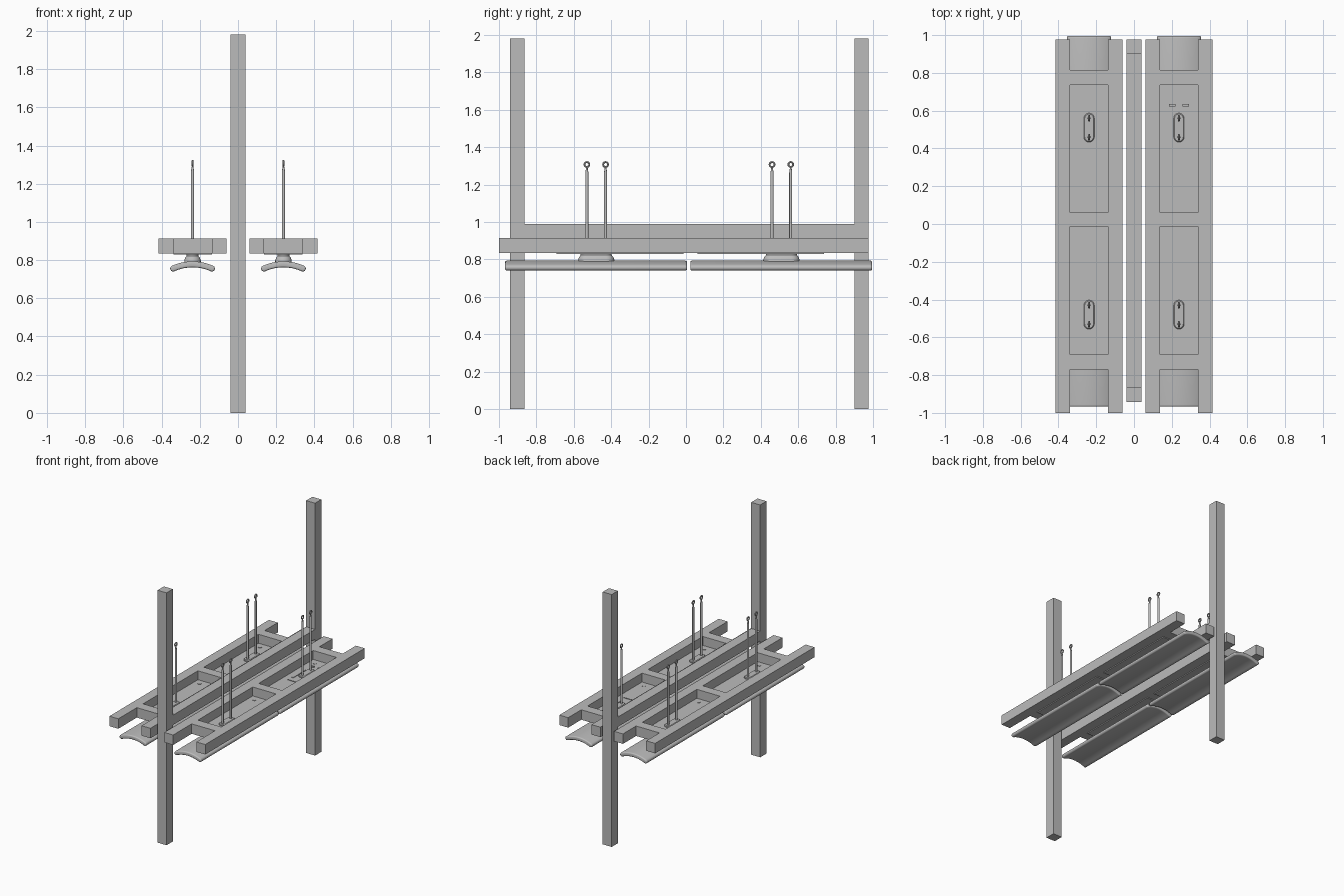
import bpy, bmesh
from math import sin, cos, pi

cube = bpy.data.objects.get("Cube")
if cube:
    bpy.data.objects.remove(cube)

grey = bpy.data.materials.new("plain grey")
grey.use_nodes = True
GREY = (0.5, 0.5, 0.5, 1)
grey.diffuse_color = GREY
grey.node_tree.nodes["Principled BSDF"].inputs["Base Color"].default_value = GREY


def finish(name, bm, loc=(0, 0, 0), smooth=False):
    bmesh.ops.recalc_face_normals(bm, faces=bm.faces)
    mesh = bpy.data.meshes.new(name)
    bm.to_mesh(mesh)
    bm.free()
    mesh.materials.append(grey)
    ob = bpy.data.objects.new(name, mesh)
    bpy.context.collection.objects.link(ob)
    ob.location = loc
    if smooth:
        bpy.ops.object.select_all(action='DESELECT')
        ob.select_set(True)
        bpy.context.view_layer.objects.active = ob
        bpy.ops.object.shade_smooth_by_angle(angle=0.6)
    return ob


def box(name, x0, x1, y0, y1, z0, z1):
    bm = bmesh.new()
    bmesh.ops.create_cube(bm, size=1)
    for v in bm.verts:
        v.co = ((x0 + x1) / 2 + v.co.x * (x1 - x0),
                (y0 + y1) / 2 + v.co.y * (y1 - y0),
                (z0 + z1) / 2 + v.co.z * (z1 - z0))
    return finish(name, bm)


def loft(name, rings, loc):
    """Skin a stack of equal closed rings and cap both ends."""
    bm = bmesh.new()
    loops = [[bm.verts.new(p) for p in ring] for ring in rings]
    n = len(loops[0])
    for a, b in zip(loops, loops[1:]):
        for i in range(n):
            j = (i + 1) % n
            bm.faces.new((a[i], a[j], b[j], b[i]))
    bm.faces.new(loops[0])
    bm.faces.new(loops[-1])
    return finish(name, bm, loc, smooth=True)


def stadium(half_w, half_l, z, n=10):
    """Ring with straight sides and round ends, long in y."""
    pts = []
    for side in (1, -1):
        for i in range(n + 1):
            a = pi * i / n
            pts.append((side * half_w * cos(a),
                        side * (half_l - half_w + half_w * sin(a)), z))
    return pts


def circle(r, z, n=16):
    return [(r * cos(2 * pi * i / n), r * sin(2 * pi * i / n), z) for i in range(n)]


def arch(t, y, radius=0.2475, half=0.424, n=16, cap=6):
    """Arched strip section of half thickness t with rounded edges."""
    def at(r, a):
        return (r * sin(a), y, r * cos(a) - radius)
    pts = [at(radius + t, -half + 2 * half * i / n) for i in range(n + 1)]
    ex, _, ez = at(radius, half)
    tip = [(ex + t * sin(half + pi * i / cap), y, ez + t * cos(half + pi * i / cap))
           for i in range(1, cap)]
    inner = [at(radius - t, half - 2 * half * i / n) for i in range(n + 1)]
    return pts + tip + inner + [(-x, yy, z) for x, yy, z in reversed(tip)]


# Two posts joined by a central beam
W = 0.039
box("front_post", -W, W, -0.942, -0.864, 0, 1.98)
box("back_post", -W, W, 0.9, 0.977, 0, 1.98)
box("centre_beam", -W, W, -0.864, 0.9, 0.913, 0.99)

X = 0.238
BOTTOM, TOP = 0.835, 0.913
FLOOR = 0.843
cols = (-0.178, -0.101, 0.101, 0.178)
rows = (-1, -0.77, -0.692, -0.013, 0.061, 0.737, 0.814, 0.977)

for side, sx in (("right", -X), ("left", X)):
    # Ladder frame: two rails and three cross members in one piece
    bm = bmesh.new()
    grid = [[bm.verts.new((x, y, 0)) for x in cols] for y in rows]
    for r in range(len(rows) - 1):
        for c in range(3):
            if c != 1 or r % 2 == 1:
                bm.faces.new((grid[r][c], grid[r][c + 1],
                              grid[r + 1][c + 1], grid[r + 1][c]))
    loose = [v for v in bm.verts if not v.link_faces]
    bmesh.ops.delete(bm, geom=loose, context='VERTS')
    bmesh.ops.recalc_face_normals(bm, faces=bm.faces)
    if next(iter(bm.faces)).normal.z < 0:
        bmesh.ops.reverse_faces(bm, faces=bm.faces)
    ext = bmesh.ops.extrude_face_region(bm, geom=bm.faces[:], use_keep_orig=True)
    tops = [g for g in ext["geom"] if isinstance(g, bmesh.types.BMVert)]
    bmesh.ops.translate(bm, verts=tops, vec=(0, 0, TOP - BOTTOM))
    finish(side + "_frame", bm, (sx, 0, BOTTOM))

    for end, y0, y1, cy in (("front", -0.692, -0.013, -0.48),
                            ("back", 0.061, 0.737, 0.51)):
        tag = side + "_" + end
        # Floor plate with four screw heads
        box(tag + "_floor_plate", sx - 0.101, sx + 0.101, y0, y1, 0.828, FLOOR)
        for dx in (-0.052, 0.052):
            for y in (y0 + 0.047, y1 - 0.05):
                loft(tag + "_screw", [circle(0.013, 0), circle(0.013, 0.003)],
                     (sx + dx, y, FLOOR))

        # Arched shade with softened ends
        half_len, t = 0.486, 0.0155
        steps = [pi / 2 * k / 4 for k in range(1, 5)]
        rings = [arch(t * sin(a), -half_len + t * (1 - cos(a)), n=16)
                 for a in reversed(steps)]
        rings = [arch(t * (0.55 + 0.45 * sin(a)), -half_len + t * (1 - cos(a)) * 0.7)
                 for a in [0] + steps]
        rings += [[(x, -y, z) for x, y, z in ring] for ring in reversed(rings)]
        loft(tag + "_shade", rings, (sx, cy - 0.001, 0.7775))

        # Flared foot joining shade and plate
        loft(tag + "_foot", [stadium(0.043, 0.097, 0.782), stadium(0.043, 0.097, 0.797),
                             stadium(0.039, 0.092, 0.812), stadium(0.031, 0.083, 0.822),
                             stadium(0.031, 0.083, 0.83)], (sx, cy, 0))
        # Raised pad on the plate
        loft(tag + "_pad", [stadium(0.028, 0.077, 0.84), stadium(0.028, 0.077, 0.85),
                            stadium(0.023, 0.072, 0.855)], (sx, cy, 0))

        # Pair of hanging rods with eyelets
        for dy in (-0.05, 0.05):
            loft(tag + "_rod", [circle(0.008, 0.84), circle(0.008, 1.265),
                                circle(0.004, 1.292)], (sx, cy + dy, 0))
            bpy.ops.mesh.primitive_torus_add(
                major_segments=20, minor_segments=8, major_radius=0.013,
                minor_radius=0.005, location=(sx, cy + dy, 1.307),
                rotation=(0, pi / 2, 0))
            ring = bpy.context.object
            ring.name = tag + "_eyelet"
            ring.data.materials.append(grey)
            bpy.ops.object.shade_smooth_by_angle(angle=0.6)

# Small clip fittings on one plate only
for dx in (-0.036, 0.036):
    box("clip_tab", X + dx - 0.018, X + dx + 0.018, 0.622, 0.634, FLOOR, 0.852)
    box("clip_strip", X + dx * 1.25 - 0.007, X + dx * 1.25 + 0.007, 0.4, 0.56,
        FLOOR, 0.847)
box("clip_bar", X - 0.055, X + 0.055, 0.35, 0.354, FLOOR, 0.847)
